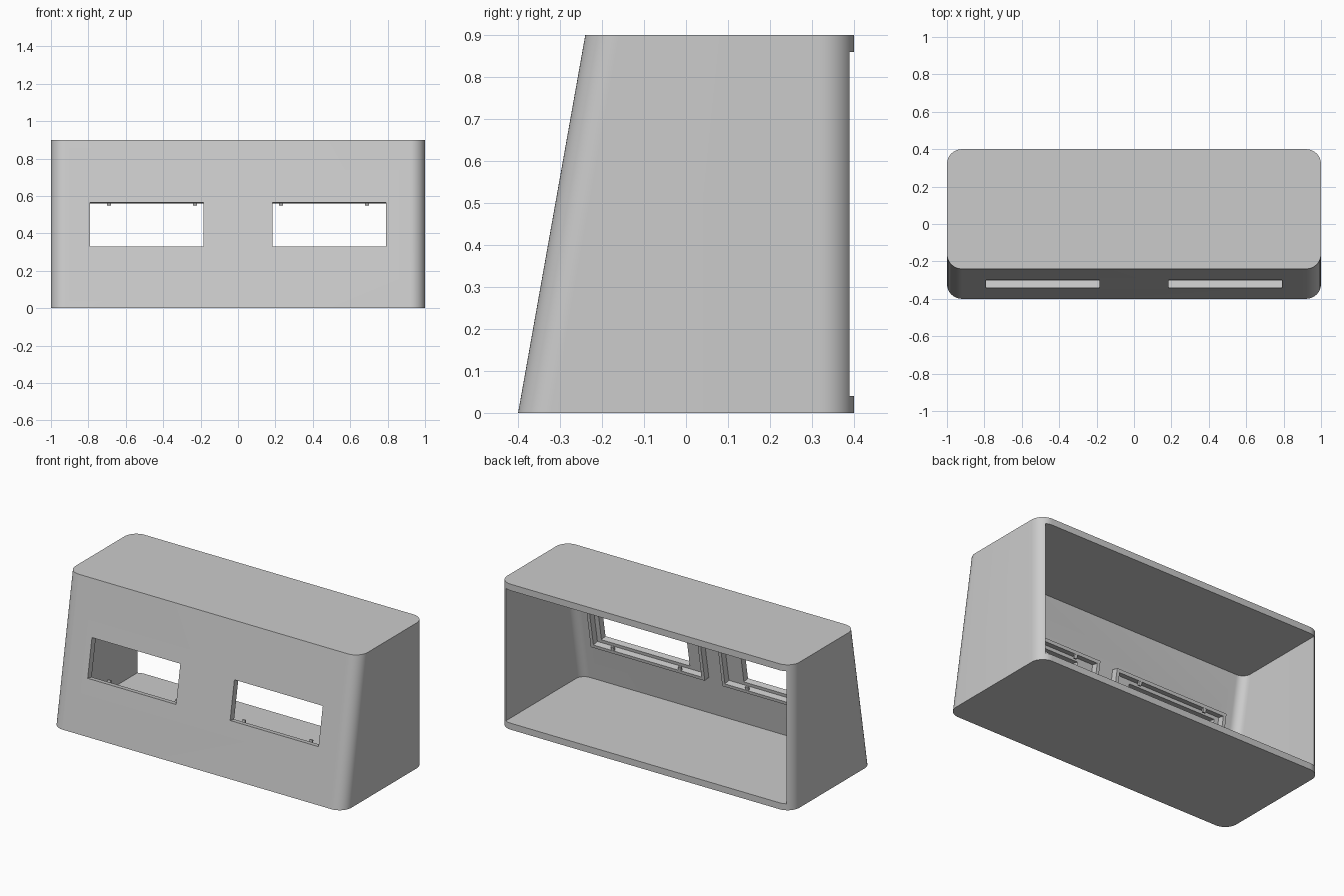
import bpy
import bmesh
import math
from mathutils import Matrix, Vector

default = bpy.data.objects.get("Cube")
if default:
    bpy.data.objects.remove(default, do_unlink=True)

HEIGHT = 0.9
WALL = 0.04
SLOPE = 0.16 / HEIGHT
TILT = math.atan(SLOPE)

grey = bpy.data.materials.new("plain grey")
grey.use_nodes = True
grey.diffuse_color = (0.6, 0.6, 0.6, 1)
grey.node_tree.nodes["Principled BSDF"].inputs["Base Color"].default_value = (0.6, 0.6, 0.6, 1)


def make_object(name, bm):
    bmesh.ops.recalc_face_normals(bm, faces=bm.faces)
    mesh = bpy.data.meshes.new(name)
    bm.to_mesh(mesh)
    bm.free()
    obj = bpy.data.objects.new(name, mesh)
    bpy.context.collection.objects.link(obj)
    mesh.materials.append(grey)
    return obj


def rounded_outline(half, front, back, r_front, r_back, steps=12):
    """Rounded rectangle seen from above, counter-clockwise."""
    points = []
    corners = [(half, back, r_back, -1, -1), (-half, back, r_back, 1, -1),
               (-half, front, r_front, 1, 1), (half, front, r_front, -1, 1)]
    for i, (x, y, r, sx, sy) in enumerate(corners):
        if r == 0:
            points.append((x, y))
            continue
        for k in range(steps + 1):
            a = math.pi / 2 * (i + k / steps)
            points.append((x + sx * r + r * math.cos(a), y + sy * r + r * math.sin(a)))
    return points


def loft(name, outlines, heights):
    """Join a lower and an upper outline into a closed solid."""
    bm = bmesh.new()
    low, high = [[bm.verts.new((x, y, z)) for x, y in line]
                 for line, z in zip(outlines, heights)]
    bm.faces.new(low[::-1])
    bm.faces.new(high)
    n = len(low)
    for i in range(n):
        j = (i + 1) % n
        bm.faces.new((low[i], low[j], high[j], high[i]))
    return make_object(name, bm)


def front_box(name, x0, x1, s0, s1, d0, d1):
    """Box aligned to the sloping front: s runs up it, d runs inward."""
    bm = bmesh.new()
    bmesh.ops.create_cube(bm, size=1)
    size = Matrix.Diagonal((x1 - x0, d1 - d0, s1 - s0, 1))
    centre = Matrix.Translation(((x0 + x1) / 2, (d0 + d1) / 2, (s0 + s1) / 2))
    place = Matrix.Translation(Vector((0, -0.4, 0))) @ Matrix.Rotation(-TILT, 4, "X")
    bmesh.ops.transform(bm, matrix=place @ centre @ size, verts=bm.verts)
    return make_object(name, bm)


def combine(target, tool, operation):
    mod = target.modifiers.new("combine", "BOOLEAN")
    mod.operation = operation
    mod.solver = "EXACT"
    mod.object = tool
    bpy.context.view_layer.objects.active = target
    bpy.ops.object.modifier_apply(modifier=mod.name)
    bpy.data.objects.remove(tool, do_unlink=True)


# Outer shell with a sloping front
case = loft("case", [rounded_outline(1, -0.4, 0.4, 0.08, 0.08),
                     rounded_outline(1, -0.24, 0.4, 0.08, 0.08)], (0, HEIGHT))

# Cavity, open through the whole back
inset = WALL / math.cos(TILT)
levels = (WALL, HEIGHT - WALL)
cavity = loft("cavity_cutter", [rounded_outline(1 - WALL, -0.4 + SLOPE * z + inset, 0.6, 0.055, 0)
                                for z in levels], levels)
combine(case, cavity, "DIFFERENCE")

# Two windows, each with a raised mounting frame and retaining clips inside
LOW, HIGH = 0.335, 0.575
for side, word in ((1, "left"), (-1, "right")):
    def span(a, b):
        return (a, b) if side > 0 else (-b, -a)

    window = front_box("window_cutter", *span(0.185, 0.79), LOW, HIGH, -0.1, 0.1)
    combine(case, window, "DIFFERENCE")

    frame = front_box(word + "_mounting_frame", *span(0.06, 0.84),
                      LOW - 0.04, HIGH + 0.04, WALL - 0.001, 0.08)
    pocket = front_box("pocket_cutter", *span(0.08, 0.82), LOW - 0.02, HIGH + 0.02, 0, 0.2)
    combine(frame, pocket, "DIFFERENCE")

    for i, x in enumerate((0.23, 0.69)):
        for edge, s0, s1 in (("lower", LOW - 0.025, LOW + 0.002),
                             ("upper", HIGH - 0.004, HIGH + 0.025)):
            front_box(f"{word}_{edge}_clip_{i + 1}", *span(x - 0.01, x + 0.01), s0, s1, 0.068, 0.079)

# Smooth rounded corners, sharp edges elsewhere
bpy.ops.object.select_all(action="DESELECT")
case.select_set(True)
bpy.context.view_layer.objects.active = case
bpy.ops.object.shade_smooth_by_angle(angle=math.radians(30))
